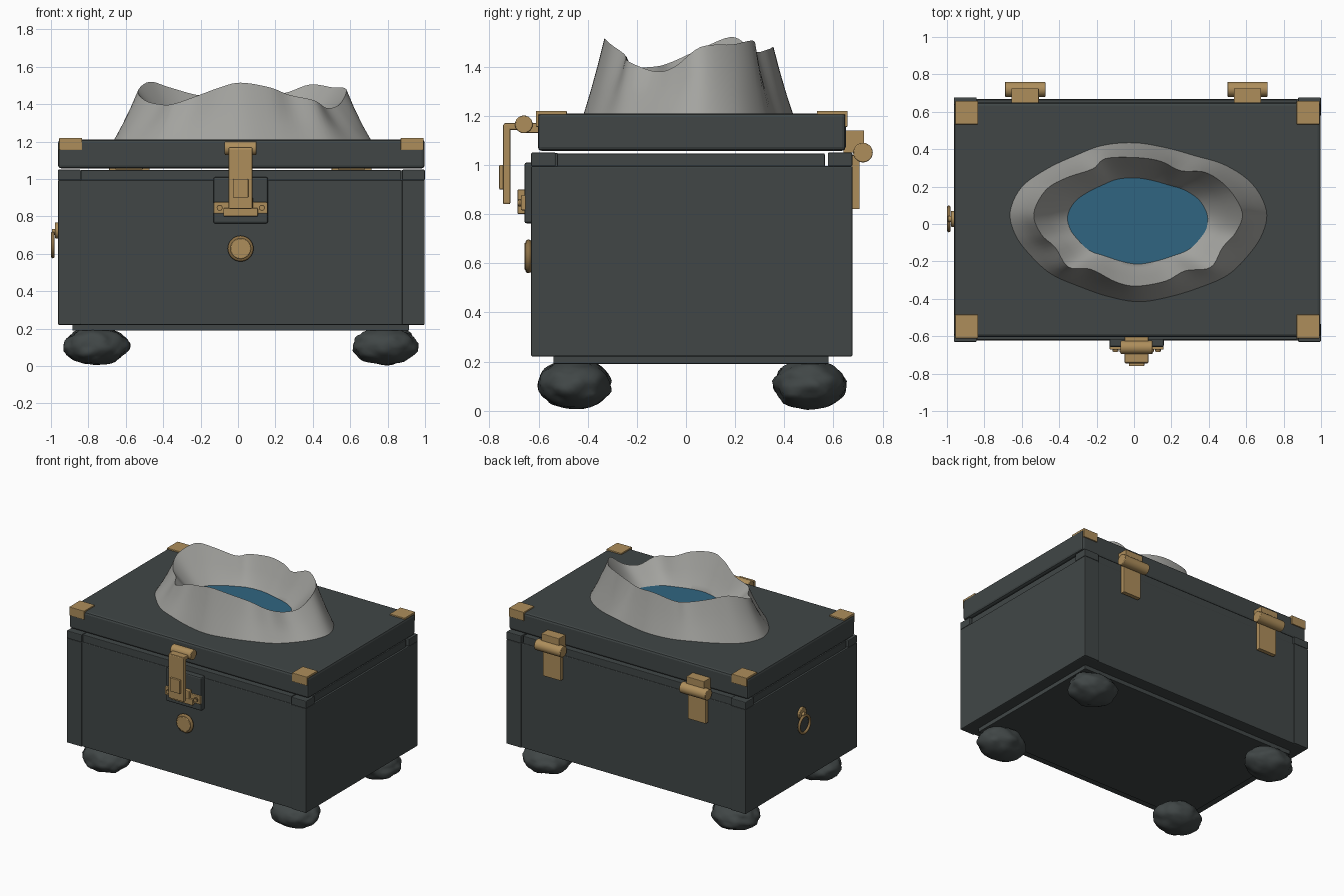
import bpy, bmesh, math
from mathutils import Vector, Matrix, noise

if "Cube" in bpy.data.objects:
    bpy.data.objects.remove(bpy.data.objects["Cube"])


def material(name, rgb):
    m = bpy.data.materials.new(name)
    m.diffuse_color = (*rgb, 1)
    m.use_nodes = True
    m.node_tree.nodes["Principled BSDF"].inputs["Base Color"].default_value = m.diffuse_color
    return m


DARK = material("dark slate", (0.052, 0.062, 0.062))
GOLD = material("dull brass", (0.42, 0.27, 0.105))
BROWN = material("dark brass", (0.26, 0.16, 0.06))
ROCK = material("pale rock", (0.37, 0.37, 0.35))
WATER = material("water blue", (0.03, 0.13, 0.22))


def finish(name, bm, mat, smooth=None, bevel=0):
    mesh = bpy.data.meshes.new(name)
    bmesh.ops.recalc_face_normals(bm, faces=bm.faces)
    bm.to_mesh(mesh)
    bm.free()
    ob = bpy.data.objects.new(name, mesh)
    bpy.context.collection.objects.link(ob)
    mesh.materials.append(mat)
    if bevel:
        mod = ob.modifiers.new("edge", 'BEVEL')
        mod.width, mod.segments = bevel, 2
    if smooth:
        bpy.ops.object.select_all(action='DESELECT')
        ob.select_set(True)
        bpy.context.view_layer.objects.active = ob
        bpy.ops.object.shade_smooth_by_angle(angle=math.radians(smooth))
    return ob


def box(name, x, y, z, mat, bevel=0):
    """Box from (min, max) pairs."""
    bm = bmesh.new()
    bmesh.ops.create_cube(bm, size=1)
    for v in bm.verts:
        v.co = [r[0] + (c + 0.5) * (r[1] - r[0]) for c, r in zip(v.co, (x, y, z))]
    return finish(name, bm, mat, bevel=bevel)


def rod(name, centre, r, length, axis, mat, sides=24, bevel=0):
    bm = bmesh.new()
    bmesh.ops.create_cone(bm, cap_ends=True, segments=sides, radius1=r, radius2=r, depth=length)
    turn = Matrix.Rotation(math.pi / 2, 4, 'Y' if axis == 'X' else 'X')
    bm.transform(Matrix.Translation(centre) @ turn)
    return finish(name, bm, mat, 35, bevel)


def ring(name, centre, major, minor, axis, mat, n=32, k=8):
    bm = bmesh.new()
    rows = []
    for i in range(n):
        a = i * math.tau / n
        row = []
        for j in range(k):
            b = j * math.tau / k
            d = major + minor * math.cos(b)
            u, v, w = d * math.cos(a), d * math.sin(a), minor * math.sin(b)
            row.append(bm.verts.new(Vector(centre) + Vector((w, u, v) if axis == 'X' else (u, w, v))))
        rows.append(row)
    for i in range(n):
        for j in range(k):
            s, t = rows[i], rows[(i + 1) % n]
            bm.faces.new((s[j], t[j], t[(j + 1) % k], s[(j + 1) % k]))
    return finish(name, bm, mat, 60)


X0, X1, Y0, Y1 = -0.962, 0.998, -0.63, 0.677
CX = 0.018

# Chest body, base plate and inner rim under the lid
box("chest_body", (X0, X1), (Y0 + 0.008, Y1 - 0.008), (0.22, 0.995), DARK, 0.006)
box("base_plate", (-0.885, 0.915), (-0.54, 0.58), (0.19, 0.225), DARK, 0.004)
box("inner_rim", (X0 + 0.015, X1 - 0.015), (-0.525, 0.565), (0.98, 1.046), DARK, 0.004)
for label, y in (("front", (Y0 + 0.012, -0.52)), ("back", (0.58, Y1 - 0.012))):
    box(label + "_rail", (-0.84, 0.87), y, (0.98, 1.048), DARK, 0.004)

# Corner posts with their caps
for sx, x in (("left", (X0, X0 + 0.12)), ("right", (X1 - 0.12, X1))):
    for sy, y in (("front", (Y0, Y0 + 0.1)), ("back", (Y1 - 0.1, Y1))):
        box(f"{sy}_{sx}_post", x, y, (0.221, 0.994), DARK, 0.004)
        box(f"{sy}_{sx}_post_cap", (x[0] - 0.001, x[1] + 0.001), y, (0.994, 1.05), DARK, 0.005)

# Lid
LY0, LY1 = -0.603, 0.65
box("lid", (X0, X1), (LY0, LY1), (1.057, 1.21), DARK, 0.016)

# Brass corner plates: top leaf and folded outer lip
for sx, x in (("left", (X0 + 0.006, X0 + 0.128)), ("right", (X1 - 0.128, X1 - 0.006))):
    for sy, y, lip in (("front", (LY0 - 0.008, -0.485), (LY0 - 0.008, LY0 + 0.004)),
                       ("back", (0.533, LY1 + 0.008), (LY1 - 0.004, LY1 + 0.008))):
        box(f"{sy}_{sx}_corner_plate", x, y, (1.204, 1.22), GOLD, 0.003)
        box(f"{sy}_{sx}_corner_lip", x, lip, (1.155, 1.215), GOLD, 0.003)

# Lumpy feet
for sx, x in (("left", -0.76), ("right", 0.787)):
    for sy, y in (("front", -0.453), ("back", 0.503)):
        bm = bmesh.new()
        bmesh.ops.create_icosphere(bm, subdivisions=4, radius=1)
        for v in bm.verts:
            lump = 1 + 0.1 * noise.noise(v.co * 2.2 + Vector((x * 9, y * 9, 0)))
            lump += 0.03 * noise.noise(v.co * 6)
            v.co = (x + 0.172 * v.co.x * lump, y + 0.147 * v.co.y * lump,
                    max(0, 0.107 + 0.1 * v.co.z * lump))
        finish(f"{sy}_{sx}_foot", bm, DARK, 60)

# Front latch
box("latch_backplate", (-0.132, 0.16), (-0.658, -0.61), (0.762, 1.01), DARK, 0.01)
box("latch_catch", (-0.078, 0.106), (-0.686, -0.65), (0.80, 0.845), GOLD, 0.005)
box("latch_catch_post", (-0.052, 0.08), (-0.686, -0.65), (0.84, 0.9), GOLD, 0.005)
box("latch_wings", (-0.13, 0.158), (-0.672, -0.65), (0.815, 0.876), GOLD, 0.005)
for side, x in (("left", -0.098), ("right", 0.128)):
    rod(side + "_latch_screw", (x, -0.674, 0.846), 0.016, 0.016, 'Y', BROWN, 16)
    rod(side + "_latch_screw_head", (x, -0.679, 0.846), 0.011, 0.012, 'Y', GOLD, 16)
box("latch_strap", (-0.05, 0.077), (-0.745, -0.715), (0.84, 1.165), GOLD, 0.006)
box("latch_strap_top", (-0.05, 0.077), (-0.742, -0.64), (1.142, 1.17), GOLD, 0.006)
box("latch_thumb_tab", (-0.028, 0.055), (-0.76, -0.74), (0.9, 1.0), GOLD, 0.004)
rod("latch_pivot", (0.014, -0.66, 1.165), 0.036, 0.17, 'X', GOLD, 24, 0.004)
box("latch_pivot_mount", (-0.05, 0.077), (-0.66, -0.595), (1.13, 1.17), GOLD, 0.004)

# Round front boss
rod("boss_disc", (0.014, -0.638, 0.628), 0.055, 0.04, 'Y', GOLD, 32, 0.004)
ring("boss_rim", (0.014, -0.641, 0.628), 0.056, 0.013, 'Y', BROWN)

# Side pull ring
rod("pull_ring_mount", (-0.967, 0.027, 0.725), 0.043, 0.022, 'X', GOLD, 24, 0.004)
rod("pull_ring_pin", (-0.98, 0.027, 0.718), 0.016, 0.03, 'X', GOLD, 16)
ring("pull_ring", (-0.99, 0.027, 0.648), 0.062, 0.01, 'X', BROWN)

# Back hinges
for side, x in (("left", -0.582), ("right", 0.607)):
    rod(side + "_hinge_barrel", (x, 0.72, 1.05), 0.04, 0.216, 'X', GOLD, 24, 0.004)
    box(side + "_hinge_upper_leaf", (x - 0.073, x + 0.073), (0.64, 0.725), (1.05, 1.14), GOLD, 0.003)
    box(side + "_hinge_lower_leaf", (x - 0.073, x + 0.073), (0.675, 0.706), (0.82, 1.04), GOLD, 0.003)

# Crater: wavy rim curve, flared down to the lid and funnelled in to the water
RIM = [(.565, .03, 1.48), (.49, .16, 1.49), (.37, .245, 1.505), (.235, .255, 1.46),
       (.13, .305, 1.47), (0, .325, 1.48), (-.165, .32, 1.46), (-.235, .265, 1.45),
       (-.38, .215, 1.49), (-.487, .15, 1.52), (-.55, .025, 1.47), (-.51, -.075, 1.42),
       (-.435, -.145, 1.40), (-.365, -.25, 1.40), (-.245, -.262, 1.44), (-.11, -.33, 1.49),
       (0, -.352, 1.515), (.155, -.325, 1.49), (.26, -.27, 1.45), (.395, -.252, 1.42),
       (.46, -.145, 1.38), (.53, -.065, 1.40)]
RIM = [Vector(p) for p in RIM]
CENTRE = Vector((0.014, 0.023, 0))
STEPS = 5


def closed_spline(pts):
    out, n = [], len(pts)
    for i in range(n):
        a, b, c, d = (pts[(i + k) % n] for k in (-1, 0, 1, 2))
        for s in range(STEPS):
            t = s / STEPS
            out.append(0.5 * (2 * b + (c - a) * t + (2 * a - 5 * b + 4 * c - d) * t * t
                              + (3 * b - a - 3 * c + d) * t ** 3))
    return out


soft = [(RIM[i - 1] + 2 * RIM[i] + RIM[(i + 1) % len(RIM)]) / 4 for i in range(len(RIM))]
rim = closed_spline([p - Vector((0.0, 0.01, 0)) * (p.y < 0) for p in RIM])
rim = [Vector((p.x + 0.014, p.y + 0.03, p.z)) for p in rim]
soft = closed_spline(soft)


def level(scale, z):
    return [Vector((p.x * scale, p.y * scale, z)) + CENTRE for p in soft]


def mix(a, b, t, sag=0):
    return [p.lerp(q, t) - Vector((0, 0, sag)) for p, q in zip(a, b)]


base, throat = level(1.295, 1.205), level(0.68, 1.26)
loops = [base, mix(base, rim, 0.35, 0.01), mix(base, rim, 0.7, 0.01), rim,
         mix(rim, throat, 0.4, 0.01), mix(rim, throat, 0.8, 0.01), throat, level(0.70, 1.205)]
bm = bmesh.new()
rows = [[bm.verts.new(p) for p in lp] for lp in loops]
for r, s in zip(rows, rows[1:]):
    for i in range(len(r)):
        j = (i + 1) % len(r)
        bm.faces.new((r[i], r[j], s[j], s[i]))
finish("crater", bm, ROCK, 40)

# Water surface
bm = bmesh.new()
bm.faces.new([bm.verts.new(p) for p in level(0.72, 1.27)])
finish("water", bm, WATER)
